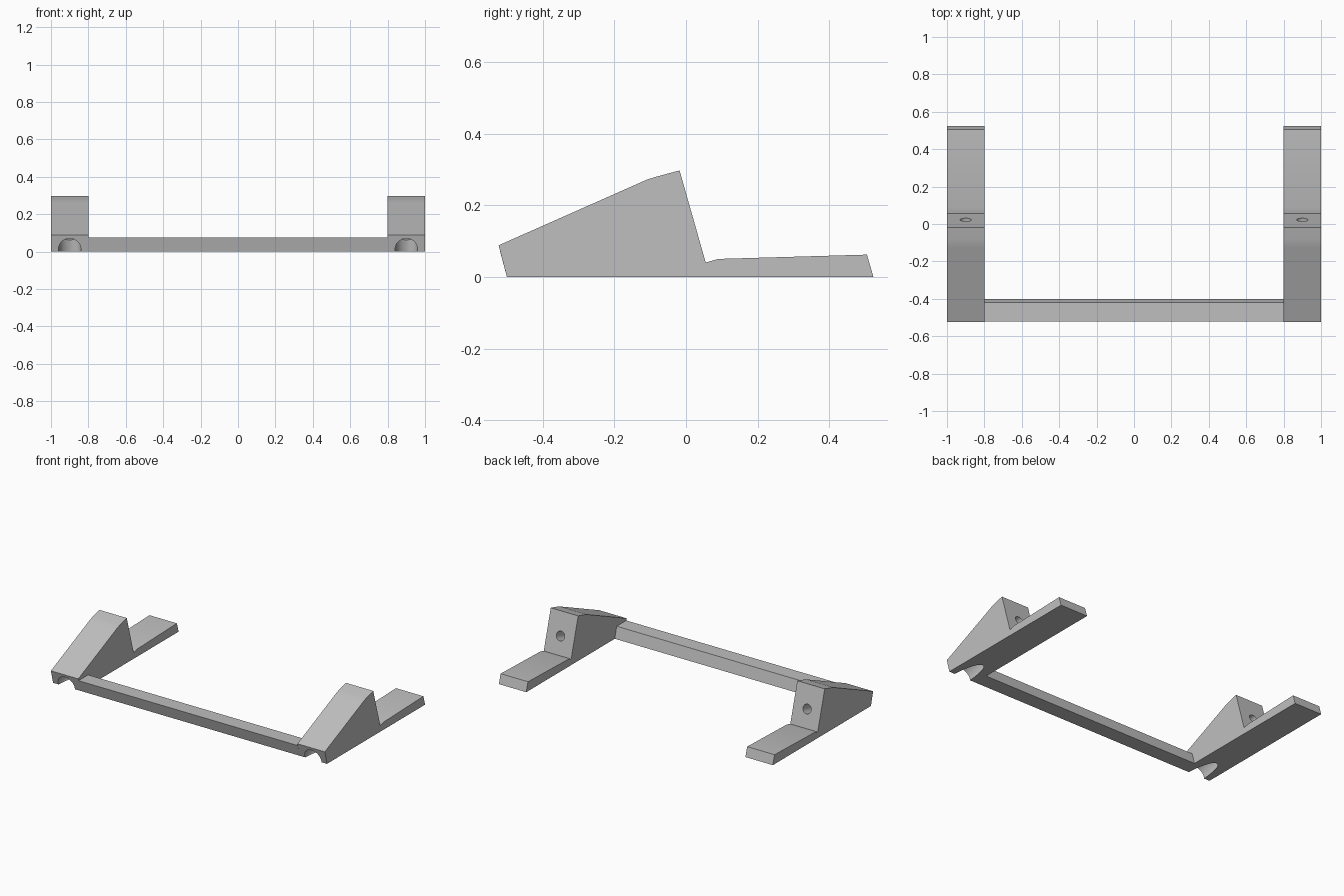
import bpy, bmesh, math
from mathutils import Matrix, Vector

cube = bpy.data.objects.get("Cube")
if cube:
    bpy.data.objects.remove(cube, do_unlink=True)

grey = bpy.data.materials.new("plain grey")
grey.use_nodes = True
colour = (0.52, 0.52, 0.52, 1)
grey.diffuse_color = colour
grey.node_tree.nodes["Principled BSDF"].inputs["Base Color"].default_value = colour

TILT = math.radians(15)


def finish(name, bm):
    bmesh.ops.recalc_face_normals(bm, faces=bm.faces)
    mesh = bpy.data.meshes.new(name)
    bm.to_mesh(mesh)
    bm.free()
    mesh.materials.append(grey)
    obj = bpy.data.objects.new(name, mesh)
    bpy.context.collection.objects.link(obj)
    return obj


def extrude_profile(name, profile, x0, x1):
    """Extrude a (y, z) outline along x."""
    bm = bmesh.new()
    face = bm.faces.new([bm.verts.new((x0, y, z)) for y, z in profile])
    out = bmesh.ops.extrude_face_region(bm, geom=[face])
    verts = [v for v in out["geom"] if isinstance(v, bmesh.types.BMVert)]
    bmesh.ops.translate(bm, verts=verts, vec=(x1 - x0, 0, 0))
    return finish(name, bm)


def bore_cutter(name, x, y0, y1, radius):
    """Cylinder along the tilted bore axis, between two y positions."""
    def on_axis(y):
        return Vector((x, y, 0.012 + (y + 0.503) * math.tan(TILT)))
    a, b = on_axis(y0), on_axis(y1)
    turn = Matrix.Rotation(TILT - math.pi / 2, 4, "X")
    bm = bmesh.new()
    bmesh.ops.create_cone(bm, cap_ends=True, segments=48, radius1=radius,
                          radius2=radius, depth=(b - a).length,
                          matrix=Matrix.Translation((a + b) / 2) @ turn)
    obj = finish(name, bm)
    obj.hide_render = True
    return obj


def cut(obj, cutter):
    mod = obj.modifiers.new("bore", "BOOLEAN")
    mod.operation = "DIFFERENCE"
    mod.solver = "EXACT"
    mod.object = cutter
    bpy.context.view_layer.objects.active = obj
    bpy.ops.object.modifier_apply(modifier=mod.name)
    bpy.data.objects.remove(cutter, do_unlink=True)


# Wedge feet with a notch behind the peak and a low rear tongue
foot_profile = [(-0.5, 0), (0.523, 0), (0.505, 0.062), (0.09, 0.05),
                (0.055, 0.04), (-0.018, 0.297), (-0.085, 0.279),
                (-0.11, 0.271), (-0.13, 0.262), (-0.523, 0.088)]
for side, sx in (("left", 1), ("right", -1)):
    foot = extrude_profile(side + "_foot", foot_profile, sx * 0.8, sx)
    # Wide bore from the front, narrow screw hole through to the rear face
    cut(foot, bore_cutter("wide_cutter", sx * 0.9, -0.65, -0.1, 0.06))
    cut(foot, bore_cutter("narrow_cutter", sx * 0.9, -0.2, 0.1, 0.03))
    bpy.ops.object.select_all(action="DESELECT")
    foot.select_set(True)
    bpy.context.view_layer.objects.active = foot
    bpy.ops.object.shade_smooth_by_angle(angle=math.radians(30))

# Slanted bar joining the feet at the front
bar_profile = [(-0.5, 0), (-0.4, 0), (-0.42, 0.075), (-0.52, 0.075)]
extrude_profile("cross_bar", bar_profile, -0.8, 0.8)
